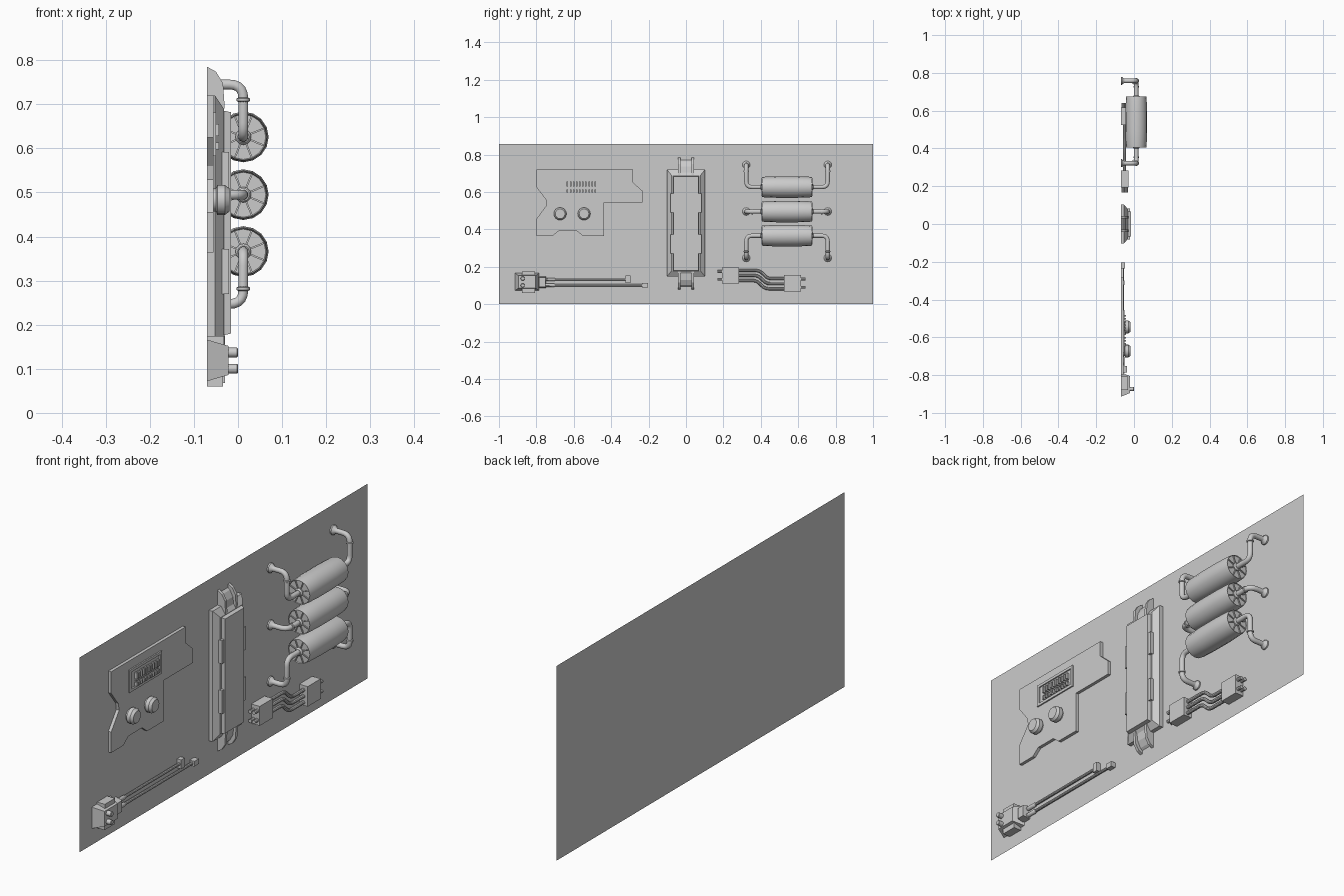
import bpy, bmesh, math
from mathutils import Vector, Matrix

if "Cube" in bpy.data.objects:
    bpy.data.objects.remove(bpy.data.objects["Cube"])

BACK = -0.0698  # parts sit just on the wall panel at x = -0.07


def make(name, verts, faces, smooth=False):
    me = bpy.data.meshes.new(name)
    me.from_pydata([tuple(v) for v in verts], [], faces)
    ob = bpy.data.objects.new(name, me)
    bpy.context.collection.objects.link(ob)
    if len(faces) > 1:
        bm = bmesh.new()
        bm.from_mesh(me)
        bmesh.ops.recalc_face_normals(bm, faces=bm.faces)
        bm.to_mesh(me)
        bm.free()
    if smooth:
        bpy.ops.object.select_all(action='DESELECT')
        ob.select_set(True)
        bpy.context.view_layer.objects.active = ob
        bpy.ops.object.shade_smooth_by_angle(angle=math.radians(35))
    return ob


def loft(name, rings, smooth=False):
    """Skin equal-length closed rings and cap both ends."""
    n = len(rings[0])
    faces = [(k*n+i, k*n+(i+1) % n, (k+1)*n+(i+1) % n, (k+1)*n+i)
             for k in range(len(rings)-1) for i in range(n)]
    faces += [tuple(range(n)), tuple(range((len(rings)-1)*n, len(rings)*n))]
    return make(name, [v for r in rings for v in r], faces, smooth)


def box(name, x, y, z, taper=(0, 0)):
    """Box whose front (+x) face can shrink by taper in y and z."""
    def ring(px, a, b):
        return [(px, y[0]+a, z[0]+b), (px, y[1]-a, z[0]+b), (px, y[1]-a, z[1]-b), (px, y[0]+a, z[1]-b)]
    return loft(name, [ring(x[0], 0, 0), ring(x[1], *taper)])


def frame(name, x, y, z, w):
    """Hollow rectangular rim."""
    def rect(px, d):
        return [(px, y[0]+d, z[0]+d), (px, y[1]-d, z[0]+d), (px, y[1]-d, z[1]-d), (px, y[0]+d, z[1]-d)]
    rings = [rect(x[0], 0), rect(x[1], 0), rect(x[1], w), rect(x[0], w)]
    faces = [(k*4+i, k*4+(i+1) % 4, (k+1) % 4*4+(i+1) % 4, (k+1) % 4*4+i) for k in range(4) for i in range(4)]
    return make(name, [v for r in rings for v in r], faces)


def lathe(name, prof, origin, axis, n=16, smooth=True):
    """Revolve (radius, offset) points about an axis."""
    q = Vector(axis).to_track_quat('Z', 'Y')
    rings = [[Vector(origin) + q @ Vector((r*math.cos(2*math.pi*i/n), r*math.sin(2*math.pi*i/n), t))
              for i in range(n)] for r, t in prof]
    return loft(name, rings, smooth)


def tube(name, pts, r, bend=0.0, n=12):
    """Round pipe along a path with filleted corners."""
    p = [Vector(v) for v in pts]
    path = [p[0]]
    for a, b, c in zip(p, p[1:], p[2:]):
        s, e = b+(a-b).normalized()*bend, b+(c-b).normalized()*bend
        path += [s.lerp(b, t).lerp(b.lerp(e, t), t) for t in (0, .2, .4, .6, .8, 1)]
    path.append(p[-1])
    rings, u, prev = [], None, None
    for i in range(len(path)):
        d = (path[min(i+1, len(path)-1)] - path[max(i-1, 0)]).normalized()
        u = d.orthogonal().normalized() if u is None else prev.rotation_difference(d) @ u
        prev = d
        v = d.cross(u)
        rings.append([path[i] + r*(u*math.cos(2*math.pi*k/n) + v*math.sin(2*math.pi*k/n)) for k in range(n)])
    return loft(name, rings, True)


# Wall panel
make("wall_panel", [(-.07, -1, 0), (-.07, 1, 0), (-.07, 1, .855), (-.07, -1, .855)], [(0, 1, 2, 3)])

# Circuit board
outline = [(-.80, .72), (-.283, .72), (-.283, .65), (-.232, .605), (-.232, .543), (-.438, .543),
           (-.438, .364), (-.55, .364), (-.585, .392), (-.68, .392), (-.715, .364), (-.80, .364),
           (-.80, .455), (-.745, .53), (-.75, .56), (-.80, .625)]
loft("circuit_board", [[(x, y, z) for y, z in outline] for x in (BACK, -.056)])

# Socket with two rows of pins
frame("socket_frame", (-.058, -.05), (-.68, -.455), (.583, .682), .012)
box("socket_bar", (-.058, -.05), (-.635, -.485), (.617, .623))
for row, (z0, z1) in enumerate(((.628, .655), (.597, .613))):
    for i in range(10):
        y = -.638 + i*.0165
        box(f"socket_pin_{row}_{i}", (-.058, -.043), (y, y+.008), (z0, z1))

# Knobs
for i, y in enumerate((-.673, -.545)):
    lathe(f"knob_{i}", [(.026, -.003), (.026, .006), (.034, .009), (.034, .026), (.026, .037)],
          (-.056, y, .483), (1, 0, 0), 16)

# Central casing
box("casing_base", (BACK, -.052), (-.102, .102), (.147, .72))
box("casing_rim", (-.052, -.032), (-.102, .102), (.147, .72), (.024, .03))
box("casing_cover", (-.034, -.016), (-.07, .07), (.176, .686), (.004, .004))
for s in (-1, 1):
    for z0, z1 in ((.49, .592), (.27, .372)):
        box("casing_clip", (-.045, -.02), sorted((s*.062, s*.083)), (z0, z1))

# Casing end brackets: two ribs with a sloping floor between
rib = [(BACK, .69), (BACK, .785), (-.05, .774), (-.034, .748), (-.03, .69)]
floor = [(BACK, .69), (BACK, .77), (-.06, .762), (-.046, .735), (-.04, .69)]
for end, flip in (("top", False), ("bottom", True)):
    for part, prof, ys in (("rib_left", rib, (-.043, -.03)), ("rib_right", rib, (.03, .043)),
                           ("floor", floor, (-.03, .03))):
        loft(f"bracket_{end}_{part}", [[(x, y, .864-z if flip else z) for x, z in prof] for y in ys])

# Three canisters with ribbed ends and pipes bent into the wall
CX, CY = .012, .54
for name, zc, zend in (("upper", .626, .745), ("middle", .495, .495), ("lower", .366, .247)):
    lathe(f"canister_{name}", [(.045, -.13), (.051, -.13), (.053, -.134), (.055, -.12), (.0575, -.05), (.0575, .05),
                               (.055, .12), (.053, .134), (.051, .13), (.045, .13)], (CX, CY, zc), (0, 1, 0), 16)
    for s in (-1, 1):
        side = "right" if s > 0 else "left"
        ye = CY + s*.135
        yp = CY + s*.218
        # radial ribs and hub on the end cap
        for k in range(4):
            rot = Matrix.Rotation(k*math.pi/4 + math.pi/8, 3, 'Y')
            rings = [[Vector((CX, y, zc)) + rot @ Vector((a, 0, b))
                      for a, b in ((-.051, -.002), (.051, -.002), (.051, .002), (-.051, .002))]
                     for y in (ye - s*.008, ye)]
            loft(f"canister_rib_{name}_{side}_{k}", rings)
        lathe(f"canister_hub_{name}_{side}", [(.018, -.008), (.018, .0), (.013, .006)],
              (CX, ye, zc), (0, s, 0), 12)
        pts = [(CX, ye - s*.01, zc), (CX, yp, zc)]
        if zend != zc:
            pts.append((CX, yp, zend))
            lathe(f"pipe_collar_{name}_{side}", [(.011, -.005), (.015, -.003), (.015, .003), (.011, .005)],
                  (CX, yp, zc + (zend-zc)*.71), (0, 0, 1), 12)
        else:
            lathe(f"pipe_collar_{name}_{side}", [(.011, -.005), (.015, -.003), (.015, .003), (.011, .005)],
                  (CX, yp - s*.032, zc), (0, 1, 0), 12)
        pts.append((-.06, yp, zend))
        tube(f"pipe_{name}_{side}", pts, .0115, .032)
        lathe(f"pipe_flange_{name}_{side}", [(.021, 0), (.021, .006), (.014, .014), (.011, .02)],
              (BACK, yp, zend), (1, 0, 0), 12)

# Three-wire lead with a plug at each end
for name, y0, y1, z0, z1, s in (("left", .192, .284, .111, .196, -1), ("right", .525, .616, .068, .156, 1)):
    box(f"lead_plug_{name}", (BACK, -.029), (y0, y1), (z0, z1))
    for z in (z0+.022, z1-.022):
        for x in (-.059, -.041):
            lathe(f"lead_pin_{name}", [(.008, 0), (.008, .028)], (x, y1-.004 if s > 0 else y0+.004, z), (0, s, 0), 10)
for i, z in enumerate((.18, .153, .126)):
    k = (1-i)*.008
    tube(f"lead_wire_{i}", [(-.05, .27, z), (-.05, .385+k, z), (-.05, .43+k, z-.044), (-.05, .54, z-.044)],
         .008, .022, 10)

# Cable connector body, tabs and contacts
box("connector_body", (BACK, -.022), (-.915, -.785), (.072, .166), (.02, .014))
box("connector_top_tab", (BACK, -.032), (-.878, -.808), (.15, .174))
box("connector_bottom_tab", (BACK, -.034), (-.878, -.808), (.06, .09))
box("connector_neck", (BACK, -.036), (-.79, -.748), (.087, .148), (.004, .006))
for z in (.137, .1):
    lathe("connector_contact", [(.011, 0), (.011, .024), (.009, .026)], (-.026, -.873, z), (1, 0, 0), 12)

# Two cables with small end plugs
for name, z, y in (("upper", .132, -.31), ("lower", .101, -.225)):
    tube(f"cable_{name}", [(-.06, -.76, z), (-.06, y, z)], .0065, n=10)
    lathe(f"cable_sleeve_{name}", [(.0095, 0), (.0095, .05), (.0065, .055)], (-.06, -.755, z), (0, 1, 0), 10)
box("cable_end_upper", (BACK, -.05), (-.323, -.298), (.112, .152))
box("cable_end_lower", (BACK, -.048), (-.235, -.203), (.09, .113))
